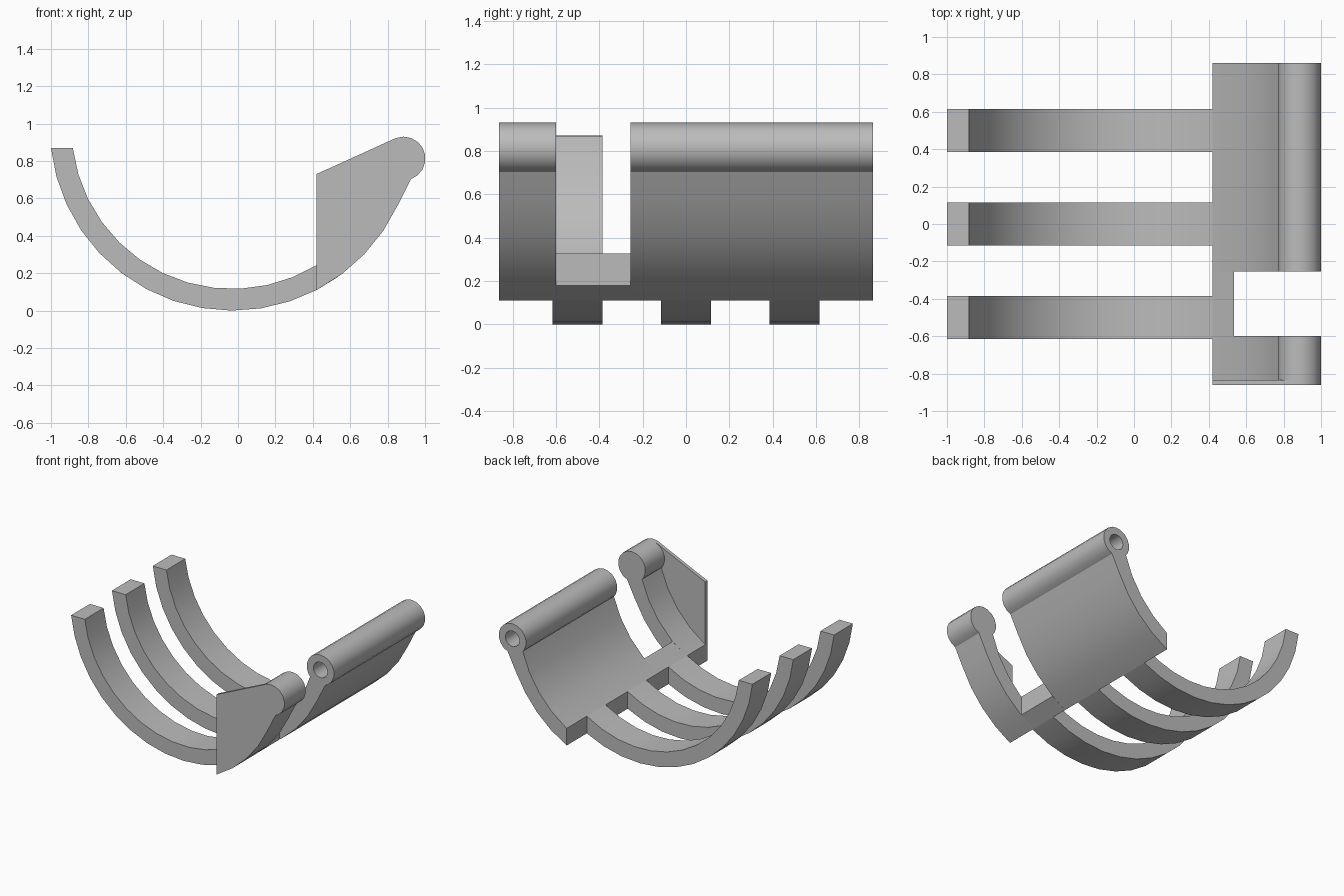
import bpy
import bmesh
from math import radians, cos, sin

cube = bpy.data.objects.get("Cube")
if cube:
    bpy.data.objects.remove(cube)

grey = bpy.data.materials.new("plain grey")
grey.use_nodes = True
grey.diffuse_color = (0.5, 0.5, 0.5, 1)
grey.node_tree.nodes["Principled BSDF"].inputs["Base Color"].default_value = grey.diffuse_color

# Cradle arc (x, z) and hinge barrel dimensions
CENTRE, OUTER, INNER = (-0.03, 0.976), 0.976, 0.86
PIN, BARREL, HOLE = (0.885, 0.813), 0.117, 0.06


def arc(centre, r, start, end, n):
    """n + 1 points along an arc, in degrees."""
    angles = [radians(start + (end - start) * i / n) for i in range(n + 1)]
    return [(centre[0] + r * cos(a), centre[1] + r * sin(a)) for a in angles]


def prism(name, y0, y1, *loops):
    """Extrude an outline along y; further loops become through holes."""
    bm = bmesh.new()
    caps = ([], [])
    for loop in loops:
        rings = [[bm.verts.new((x, y, z)) for x, z in loop] for y in (y0, y1)]
        for i in range(len(loop)):
            j = (i + 1) % len(loop)
            bm.faces.new((rings[0][i], rings[0][j], rings[1][j], rings[1][i]))
            for ring, edges in zip(rings, caps):
                edges.append(bm.edges.get((ring[i], ring[j])))
    for edges in caps:
        bmesh.ops.triangle_fill(bm, edges=edges, use_beauty=True)
    bmesh.ops.recalc_face_normals(bm, faces=bm.faces)
    mesh = bpy.data.meshes.new(name)
    bm.to_mesh(mesh)
    bm.free()
    mesh.materials.append(grey)
    ob = bpy.data.objects.new(name, mesh)
    bpy.context.collection.objects.link(ob)
    bpy.ops.object.select_all(action='DESELECT')
    bpy.context.view_layer.objects.active = ob
    ob.select_set(True)
    bpy.ops.object.shade_smooth_by_angle(angle=radians(30))


# Three curved ribs
rib = arc(CENTRE, OUTER, 186.2, 297.46, 12) + arc(CENTRE, INNER, 301.55, 187.1, 12)
for label, y in (("front", -0.5), ("middle", 0), ("back", 0.5)):
    prism(label + "_rib", y - 0.115, y + 0.115, rib)

# Curved plates ending in a hinge barrel; the long one is bored through
under = arc(CENTRE, OUTER, 335, 297.46, 4)
plate = arc(CENTRE, INNER, 301.55, 344, 4) + arc(PIN, BARREL, 210, -70, 14) + under
bore = arc(PIN, HOLE, 0, 340, 17)
prism("long_hinge_plate", -0.255, 0.862, plate, bore)
prism("short_hinge_plate", -0.835, -0.6, plate)

# Narrow strip joining the plates below the notch
strip = arc(CENTRE, OUTER, 297.46, 305.37, 1) + arc(CENTRE, INNER, 311.07, 301.55, 1)
prism("joining_strip", -0.6, -0.255, strip)

# Thin wall closing the front end
wall = [(0.42, 0.73)] + arc(PIN, BARREL, 110, -70, 9) + under
prism("end_wall", -0.862, -0.835, wall)
